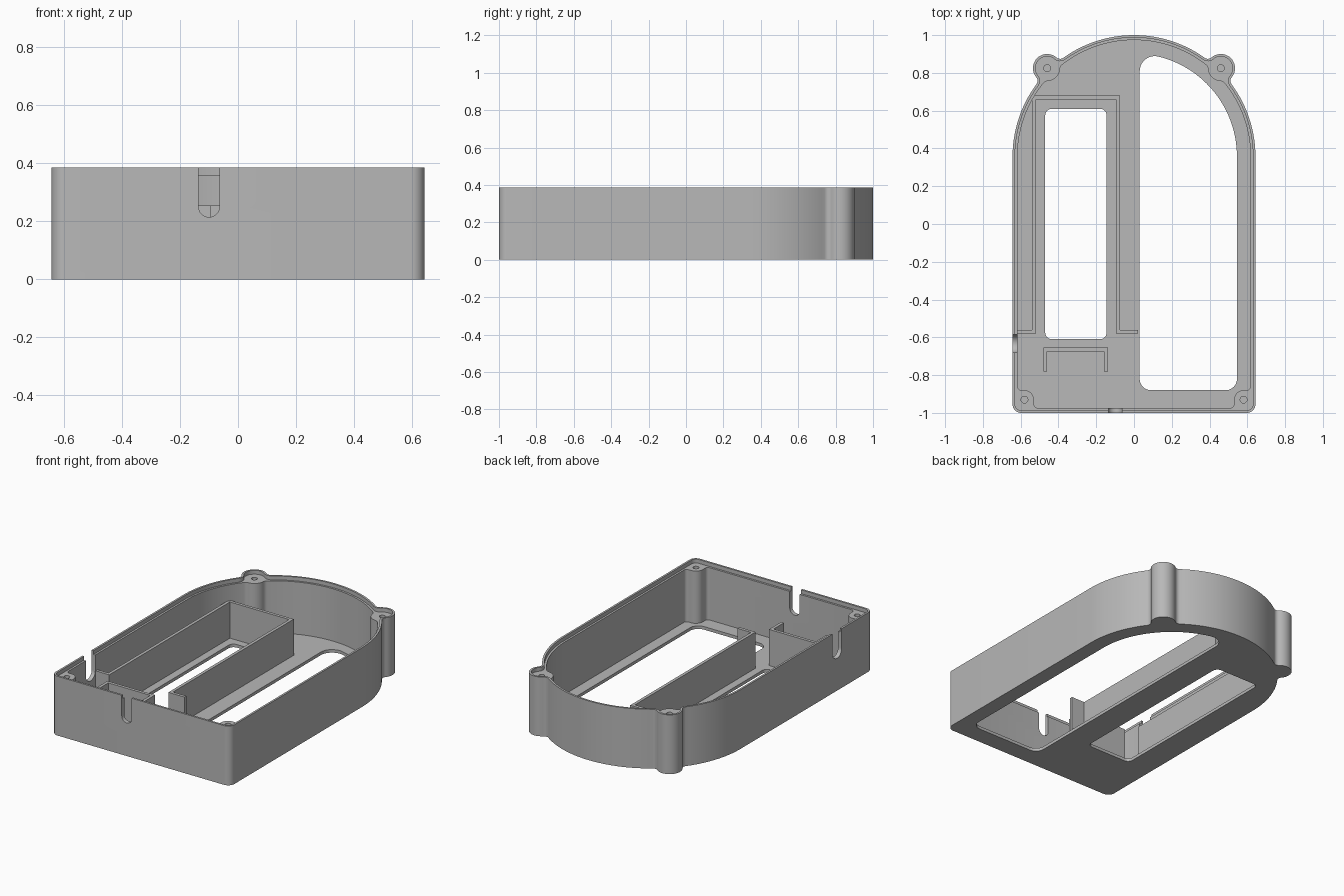
import bpy, bmesh
from math import pi, cos, sin, acos, atan2, hypot
from mathutils import Vector

if "Cube" in bpy.data.objects:
    bpy.data.objects.remove(bpy.data.objects["Cube"])

grey = bpy.data.materials.new("plain grey plastic")
grey.use_nodes = True
grey.diffuse_color = (0.48, 0.48, 0.48, 1)
grey.node_tree.nodes["Principled BSDF"].inputs["Base Color"].default_value = grey.diffuse_color

HEIGHT, STEP, FLOOR, RIB = 0.385, 0.36, 0.02, 0.255
HALF = 0.643                    # half width and arch radius
ARCH = Vector((0, 1 - HALF))    # arch centre
BOSS = Vector((0.46, 0.825))    # rear screw post
CORNER = Vector((0.58, -0.93))  # front screw post


def prism(name, points, z0, z1):
    """Closed solid from a flat outline."""
    bm = bmesh.new()
    face = bm.faces.new([bm.verts.new((p[0], p[1], z0)) for p in points])
    new = bmesh.ops.extrude_face_region(bm, geom=[face])["geom"]
    verts = [v for v in new if isinstance(v, bmesh.types.BMVert)]
    bmesh.ops.translate(bm, verts=verts, vec=(0, 0, z1 - z0))
    bmesh.ops.recalc_face_normals(bm, faces=bm.faces)
    mesh = bpy.data.meshes.new(name)
    bm.to_mesh(mesh)
    bm.free()
    obj = bpy.data.objects.new(name, mesh)
    mesh.materials.append(grey)
    bpy.context.collection.objects.link(obj)
    return obj


def polar(c, r, a):
    return Vector((c[0] + r * cos(a), c[1] + r * sin(a)))


def arc(c, r, a0, a1, n=10):
    """Points along the shorter way round from a0 to a1."""
    sweep = (a1 - a0 + pi) % (2 * pi) - pi
    return [polar(c, r, a0 + sweep * i / n) for i in range(n + 1)]


def mirrored(right):
    """Close a right-hand outline across x = 0."""
    left = [Vector((-p.x, p.y)) for p in reversed(right)]
    return right + [p for p in left if abs(p.x) > 1e-5]


def arch(radius, post, fillet, side):
    """Arch with a blended post, bulging out (side 1) or in (side -1)."""
    v = BOSS - ARCH
    dist, phi = v.length, atan2(v.y, v.x)
    reach = radius + side * fillet
    delta = acos((dist**2 + reach**2 - (post + fillet)**2) / (2 * dist * reach))
    start = phi - delta
    centre = polar(ARCH, reach, start)
    to_post = BOSS - centre
    angle = atan2(to_post.y, to_post.x)
    inward = start + pi if side > 0 else start
    tip = phi if side > 0 else phi + pi
    half = arc(ARCH, radius, 0, start, 20)
    half += arc(centre, fillet, inward, angle, 6)[1:]
    half += arc(BOSS, post, angle + pi, tip, 10)[1:]
    axis = v.normalized()
    blend = half[20:]
    back = [ARCH + 2 * (p - ARCH).dot(axis) * axis - (p - ARCH) for p in reversed(blend)][1:]
    return half + back + arc(ARCH, radius, phi + delta, pi / 2, 20)[1:]


def outline(inset):
    c = 0.045
    corner = arc((HALF - c, c - 1), c - inset, -pi / 2, 0, 8)
    return mirrored(corner + arch(HALF - inset, 0.075 - inset, 0.03 + inset, 1))


def cavity():
    wall, r, f = 0.026, 0.05, 0.02
    x, y = HALF - wall, wall - 1
    right = arc((CORNER.x - r - f, y + f), f, -pi / 2, 0, 5)
    right += arc(CORNER, r, pi, pi / 2)
    right += arc((x - f, CORNER.y + r + f), f, -pi / 2, 0, 5)
    return mirrored(right + arch(x, 0.068, 0.03, -1))


def circle(c, r):
    return [polar(c, r, 2 * pi * i / 24) for i in range(24)]


def rounded_window(x0, x1, y0, y1, r):
    pts = []
    for i, (x, y) in enumerate([(x0 + r, y0 + r), (x1 - r, y0 + r), (x1 - r, y1 - r), (x0 + r, y1 - r)]):
        pts += arc((x, y), r, pi + i * pi / 2, 1.5 * pi + i * pi / 2, 6)
    return pts


def arched_window():
    x0, x1, y0, r = 0.03, 0.545, -0.88, 0.06
    top = 0.08
    cx = x0 + top
    cy = ARCH.y + ((x1 - top)**2 - cx**2)**0.5
    blend = atan2(cy - ARCH.y, cx)
    return (arc((x0 + r, y0 + r), r, pi, 1.5 * pi) + arc((x1 - r, y0 + r), r, -pi / 2, 0)
            + arc(ARCH, x1, 0, blend, 32) + arc((cx, cy), top, blend, pi)[1:])


def cable_slot(r, bottom):
    """Upright slot with a round bottom, cut along local z."""
    pts = arc((0, bottom + r), r, pi, 1.5 * pi, 8) + arc((0, bottom + r), r, -pi / 2, 0, 8)[1:]
    return prism("slot_cutter", pts + [(r, 0.5), (-r, 0.5)], -0.03, 0.03)


# Shell and its cutters
case = prism("case_shell", outline(0), 0, HEIGHT)
cutters = [prism("lip_cutter", outline(0.013), STEP, 0.5),
           prism("cavity_cutter", cavity(), FLOOR, 0.45),
           prism("narrow_window_cutter", rounded_window(-0.47, -0.145, -0.61, 0.61, 0.035), -0.1, 0.1),
           prism("arched_window_cutter", arched_window(), -0.1, 0.1)]
for side in (1, -1):
    for c in (BOSS, CORNER):
        cutters.append(prism("screw_hole_cutter", circle((side * c.x, c.y), 0.018), 0.15, 0.48))
front = cable_slot(0.036, 0.215)
front.location, front.rotation_euler = (-0.1, -0.99, 0), (pi / 2, 0, 0)
flank = cable_slot(0.048, 0.21)
flank.location, flank.rotation_euler = (-0.635, -0.633, 0), (pi / 2, 0, pi / 2)
cutters += [front, flank]

for cutter in cutters:
    cutter.hide_render = True
    mod = case.modifiers.new("cut", "BOOLEAN")
    mod.operation, mod.solver, mod.object = "DIFFERENCE", "EXACT", cutter
bpy.context.view_layer.update()
cut_mesh = bpy.data.meshes.new_from_object(case.evaluated_get(bpy.context.evaluated_depsgraph_get()))
case.modifiers.clear()
case.data = cut_mesh
for cutter in cutters:
    bpy.data.objects.remove(cutter)

# Thin upright ribs on the floor
t = 0.02
x0, x1, y0, y1 = -0.54, -0.075, -0.58, 0.68
bay = [(-0.63, y0), (x0 + t, y0), (x0 + t, y1 - t), (x1 - t, y1 - t), (x1 - t, y0), (0.022, y0),
       (0.022, y0 + t), (x1, y0 + t), (x1, y1), (x0, y1), (x0, y0 + t), (-0.63, y0 + t)]
prism("bay_wall", bay, FLOOR - 0.005, RIB)
x0, x1, y0, y1 = -0.48, -0.138, -0.78, -0.655
bracket = [(x0, y0), (x0 + t, y0), (x0 + t, y1 - t), (x1 - t, y1 - t),
           (x1 - t, y0), (x1, y0), (x1, y1), (x0, y1)]
prism("bracket_wall", bracket, FLOOR - 0.005, RIB)

# Smooth the curved walls, keep the edges sharp
bpy.ops.object.select_all(action="DESELECT")
case.select_set(True)
bpy.context.view_layer.objects.active = case
bpy.ops.object.shade_smooth_by_angle(angle=pi / 6)
